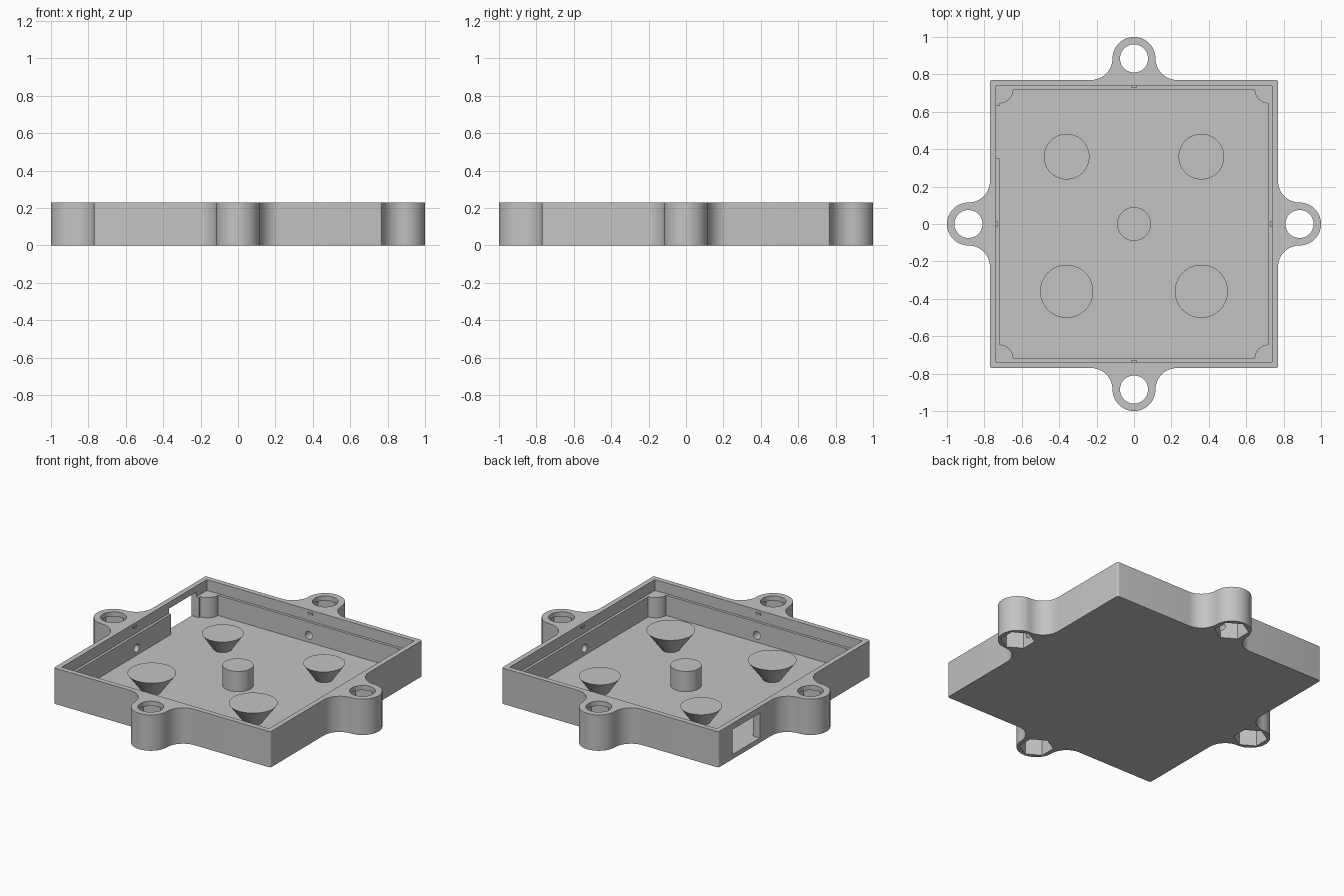
import bpy, bmesh
from math import sin, cos, pi, radians
from mathutils import Matrix, Vector

cube = bpy.data.objects.get("Cube")
if cube:
    bpy.data.objects.remove(cube)

grey = bpy.data.materials.new("plain grey")
grey.use_nodes = True
colour = (0.55, 0.55, 0.55, 1)
grey.diffuse_color = colour
grey.node_tree.nodes["Principled BSDF"].inputs["Base Color"].default_value = colour

WALL, RIM, INNER = 0.77, 0.737, 0.72
HEIGHT, LEDGE, FLOOR = 0.23, 0.16, 0.03
LUG, LUG_R = 0.885, 0.115


def arc(cx, cy, r, start, end, steps):
    angles = [radians(start + (end - start) * i / steps) for i in range(steps + 1)]
    return [(cx + r * cos(a), cy + r * sin(a)) for a in angles]


def four_fold(side):
    """Repeat one side's points around the square."""
    points = []
    for k in range(4):
        turn = Matrix.Rotation(k * pi / 2, 2)
        points += [tuple(turn @ Vector(p)) for p in side]
    return points


def make_object(name, bm):
    bmesh.ops.recalc_face_normals(bm, faces=bm.faces)
    mesh = bpy.data.meshes.new(name)
    bm.to_mesh(mesh)
    bm.free()
    mesh.materials.append(grey)
    obj = bpy.data.objects.new(name, mesh)
    bpy.context.collection.objects.link(obj)
    return obj


def prism(name, points, z0, z1):
    bm = bmesh.new()
    face = bm.faces.new([bm.verts.new((x, y, z0)) for x, y in points])
    top = bmesh.ops.extrude_face_region(bm, geom=[face])["geom"]
    verts = [v for v in top if isinstance(v, bmesh.types.BMVert)]
    bmesh.ops.translate(bm, verts=verts, vec=(0, 0, z1 - z0))
    return make_object(name, bm)


def cone(name, x, y, z0, z1, r0, r1, sides=64):
    bm = bmesh.new()
    bmesh.ops.create_cone(bm, cap_ends=True, segments=sides, radius1=r0, radius2=r1,
                          depth=z1 - z0, matrix=Matrix.Translation((x, y, (z0 + z1) / 2)))
    return make_object(name, bm)


def box(name, x0, x1, y0, y1, z0, z1):
    return prism(name, [(x0, y0), (x1, y0), (x1, y1), (x0, y1)], z0, z1)


def activate(obj):
    bpy.ops.object.select_all(action='DESELECT')
    obj.select_set(True)
    bpy.context.view_layer.objects.active = obj


def cut(target, cutter):
    cutter.hide_render = True
    mod = target.modifiers.new("cut", 'BOOLEAN')
    mod.operation, mod.solver, mod.object = 'DIFFERENCE', 'EXACT', cutter
    activate(target)
    bpy.ops.object.modifier_apply(modifier=mod.name)
    bpy.data.objects.remove(cutter)


# Tray body with four filleted lugs
fillet = LUG - WALL
side = arc(LUG, -LUG_R - fillet, fillet, 180, 90, 12)
side += arc(LUG, 0, LUG_R, -90, 90, 32)[1:-1]
side += arc(LUG, LUG_R + fillet, fillet, 270, 180, 12)
side += arc(WALL - 0.012, WALL - 0.012, 0.012, 0, 90, 4)
tray = prism("tray_body", four_fold(side), 0, HEIGHT)

# Lid recess, then the lower cavity that leaves rounded corner posts
cut(tray, box("recess_cutter", -RIM, RIM, -RIM, RIM, LEDGE, 0.4))
cut(tray, prism("cavity_cutter", four_fold(arc(INNER, INNER, 0.075, 270, 180, 12)), FLOOR, 0.3))

# Side window
cut(tray, box("window_cutter", -0.9, -0.7, 0.35, 0.63, FLOOR, 0.19))

for k in range(4):
    x, y = LUG * cos(k * pi / 2), LUG * sin(k * pi / 2)
    # Hexagonal pocket below, round hole above, and the cross hole into the tray
    cut(tray, cone("hex_cutter", x, y, -0.1, 0.2, 0.1, 0.1, 6))
    cut(tray, cone("hole_cutter", x, y, 0.15, 0.4, 0.075, 0.075, 48))
    bore = cone("bore_cutter", 0, 0, 0.66, 0.86, 0.025, 0.025, 24)
    bore.data.transform(Matrix.Translation((0, 0, 0.075))
                        @ Matrix.Rotation(k * pi / 2, 4, 'Z') @ Matrix.Rotation(pi / 2, 4, 'Y'))
    cut(tray, bore)
    # Small snap tabs under the rim
    tab = box("snap_tab", RIM - 0.007, RIM + 0.005, -0.017, 0.017, 0.203, 0.215)
    tab.data.transform(Matrix.Rotation(k * pi / 2, 4, 'Z'))

# Centre post and flared supports
parts = [tray, cone("centre_post", 0, 0, FLOOR - 0.01, LEDGE, 0.09, 0.09)]
for x in (-0.36, 0.36):
    parts.append(cone("large_support", x, -0.36, FLOOR - 0.005, 0.15, 0.05, 0.142))
    parts.append(cone("small_support", x, 0.36, FLOOR - 0.005, 0.13, 0.05, 0.122))

for part in parts:
    activate(part)
    bpy.ops.object.shade_smooth_by_angle(angle=radians(30))
